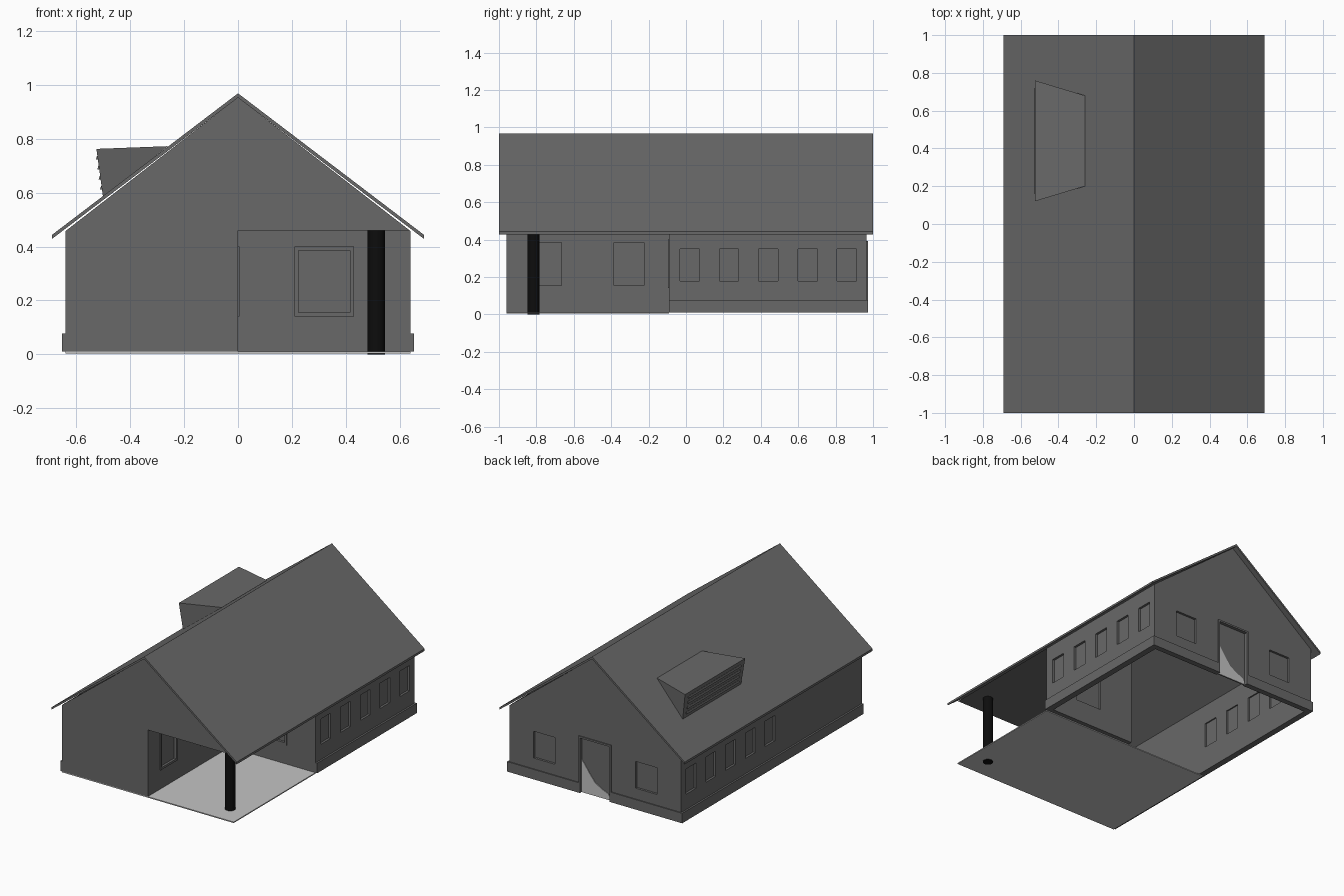
import bpy, bmesh, math

if "Cube" in bpy.data.objects:
    bpy.data.objects.remove(bpy.data.objects["Cube"])


def material(name, v):
    m = bpy.data.materials.new(name)
    m.diffuse_color = (v, v, v, 1)
    m.use_nodes = True
    m.node_tree.nodes["Principled BSDF"].inputs["Base Color"].default_value = m.diffuse_color
    return m


GREY = material("wall grey", 0.14)
LIGHT = material("light concrete", 0.55)
BLACK = material("black paint", 0.004)


def mesh_object(name, verts, faces, mat):
    bm = bmesh.new()
    vs = [bm.verts.new(v) for v in verts]
    for f in faces:
        bm.faces.new([vs[i] for i in f])
    bmesh.ops.recalc_face_normals(bm, faces=bm.faces)
    me = bpy.data.meshes.new(name)
    bm.to_mesh(me)
    bm.free()
    me.materials.append(mat)
    ob = bpy.data.objects.new(name, me)
    bpy.context.collection.objects.link(ob)
    return ob


def prism(name, profile, y0, y1, mat):
    """Extrude an (x, z) outline along y."""
    n = len(profile)
    verts = [(x, y, z) for y in (y0, y1) for x, z in profile]
    faces = [tuple(range(n)), tuple(range(2 * n - 1, n - 1, -1))]
    faces += [(i, (i + 1) % n, n + (i + 1) % n, n + i) for i in range(n)]
    return mesh_object(name, verts, faces, mat)


def box(name, x0, x1, y0, y1, z0, z1, mat=GREY):
    return prism(name, [(x0, z0), (x1, z0), (x1, z1), (x0, z1)], y0, y1, mat)


def cut(target, *bounds):
    cutter = box("cutter", *bounds)
    cutter.hide_render = True
    mod = target.modifiers.new("cut", 'BOOLEAN')
    mod.operation = 'DIFFERENCE'
    mod.solver = 'EXACT'
    mod.object = cutter
    bpy.context.view_layer.objects.active = target
    bpy.ops.object.modifier_apply(modifier=mod.name)
    bpy.data.objects.remove(cutter)


# Gabled walls, hollow and open below, with the corner porch cut away
walls = prism("walls", [(-.64, .01), (.64, .01), (.64, .457), (0, .953), (-.64, .457)],
              -.96, .965, GREY)
cut(walls, -.61, .61, -.06, .935, -.2, 2)
cut(walls, -.61, -.03, -.93, -.05, -.2, 2)
cut(walls, 0, 1, -1.2, -.09, -.2, .46)

# Five recessed windows down each long side
for i in range(5):
    y = .02 + .21 * i
    cut(walls, -1, 1, y - .052, y + .052, .18, .35)
    for s in (-1, 1):
        a, b = sorted((s * .619, s * .625))
        box("side_window", a, b, y - .052, y + .052, .18, .35)

# Two recessed windows in the back gable
for s in (-1, 1):
    a, b = sorted((s * .30, s * .46))
    cut(walls, a, b, .9, 1.1, .15, .33)
    box("back_window", a, b, .944, .950, .15, .33)

# Back door with a light lower panel and a frame
cut(walls, -.11, .11, .9, 1.1, 0, .38)
box("back_door", -.11, .11, .944, .950, .01, .38)
prism("door_light_panel", [(.11, .01), (.11, .23), (.085, .20), (.05, .15), (.01, .10),
                           (-.04, .07), (-.09, .05), (-.11, .01)], .950, .954, LIGHT)
for s in (-1, 1):
    a, b = sorted((s * .11, s * .122))
    box("door_frame_side", a, b, .96, .972, .01, .392)
box("door_frame_top", -.122, .122, .96, .972, .38, .392)


def framed_window(u0, u1, z0, z1, side):
    """Window with a raised frame on the porch wall at x = 0 or y = -0.09."""
    w = .015

    def part(name, a, b, c, d, near, far):
        if side:
            return box(name, -near, -far, a, b, c, d)
        return box(name, a, b, -.09 + far, -.09 + near, c, d)
    if side:
        cut(walls, -.05, .02, u0 + w, u1 - w, z0 + w, z1 - w)
    else:
        cut(walls, u0 + w, u1 - w, -.11, -.04, z0 + w, z1 - w)
    part("porch_window", u0 + w, u1 - w, z0 + w, z1 - w, .016, .010)
    part("porch_frame", u0, u0 + w, z0, z1, .005, -.006)
    part("porch_frame", u1 - w, u1, z0, z1, .005, -.006)
    part("porch_frame", u0 + w, u1 - w, z0, z0 + w, .005, -.006)
    part("porch_frame", u0 + w, u1 - w, z1 - w, z1, .005, -.006)


framed_window(.21, .43, .14, .40, False)
framed_window(-.83, -.65, .14, .40, True)
framed_window(-.40, -.21, .14, .40, True)

# Plinth along the sides and the back, broken at the door
box("plinth_left", -.652, -.62, -.96, .972, .01, .077)
box("plinth_right", .62, .652, -.09, .972, .01, .077)
for s in (-1, 1):
    a, b = sorted((s * .122, s * .62))
    box("plinth_back", a, b, .94, .972, .01, .077)

# Thin gabled roof
prism("roof", [(-.69, .428), (0, .952), (.69, .428), (.69, .443), (0, .968), (-.69, .443)],
      -1, 1, GREY)

# Dormer on the left slope, narrowing toward the ridge
mesh_object("dormer",
            [(-.525, .76, .762), (-.525, .12, .762), (-.26, .20, .772), (-.26, .68, .772),
             (-.50, .75, .58), (-.50, .13, .58)],
            [(0, 1, 2, 3), (0, 4, 5, 1), (0, 3, 4), (1, 5, 2), (3, 2, 5, 4)], GREY)

# Dormer louvres
for i in range(4):
    z = .615 + i * .037
    x = -.50 - .025 * (z - .58) / .182
    prism("dormer_louvre", [(x - .007, z - .004), (x + .004, z - .004),
                            (x + .004, z + .010), (x - .003, z + .010)], .16, .72, GREY)

# Porch slab across the full width
box("porch_slab", -.64, .64, -.96, -.09, .004, .011, LIGHT)

# Round porch post
bpy.ops.mesh.primitive_cylinder_add(vertices=24, radius=.032, depth=.462,
                                    location=(.513, -.815, .231))
post = bpy.context.object
post.name = "porch_post"
post.data.materials.append(BLACK)
bpy.ops.object.shade_smooth_by_angle(angle=math.radians(35))
